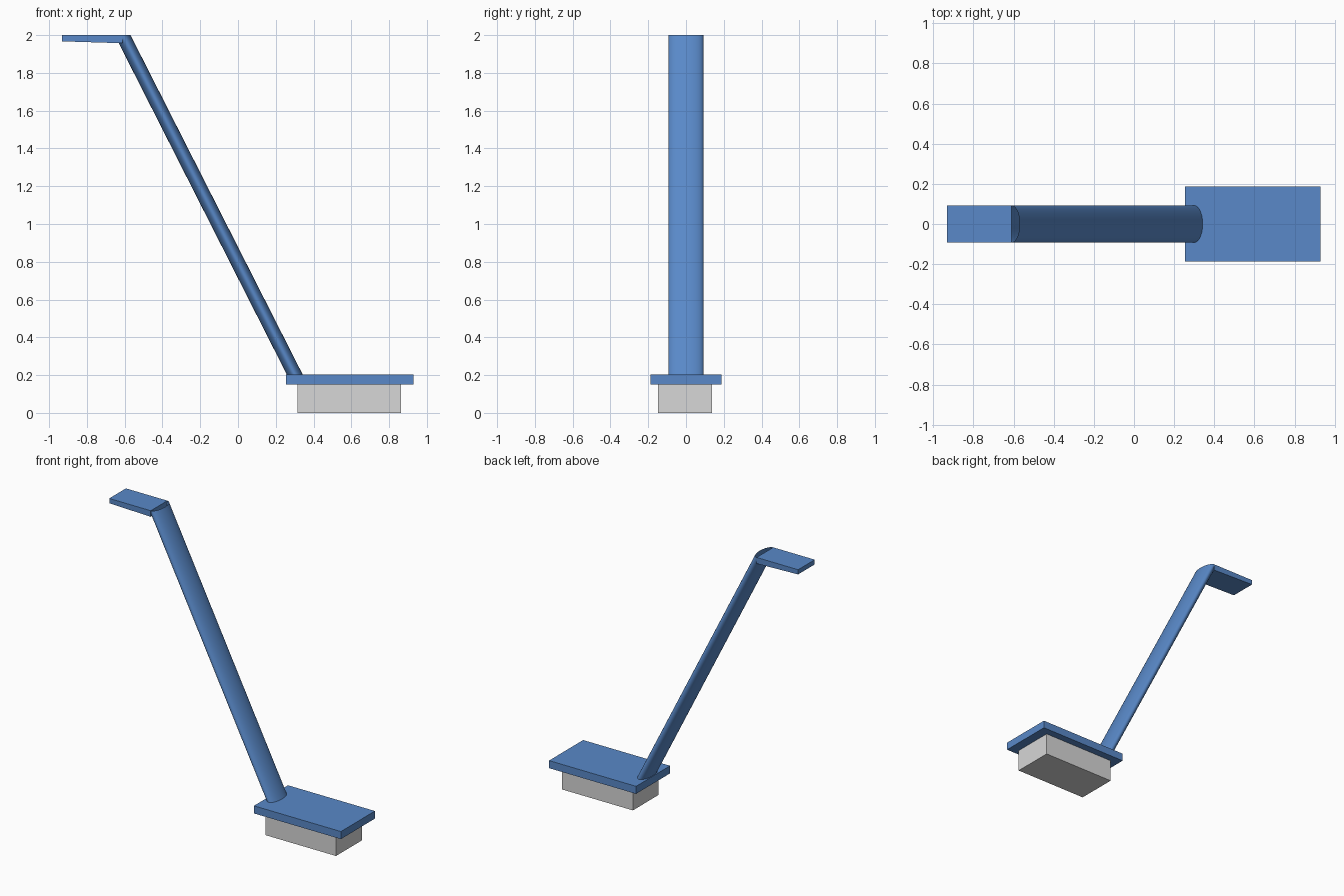
import bpy
import bmesh
from math import cos, sin, tau

cube = bpy.data.objects.get("Cube")
if cube:
    bpy.data.objects.remove(cube, do_unlink=True)


def make_material(name, colour):
    mat = bpy.data.materials.new(name)
    mat.use_nodes = True
    mat.diffuse_color = colour
    mat.node_tree.nodes["Principled BSDF"].inputs["Base Color"].default_value = colour
    return mat


def finish(bm, name, mat):
    bmesh.ops.recalc_face_normals(bm, faces=bm.faces)
    mesh = bpy.data.meshes.new(name)
    bm.to_mesh(mesh)
    bm.free()
    mesh.materials.append(mat)
    obj = bpy.data.objects.new(name, mesh)
    bpy.context.collection.objects.link(obj)
    return obj


def prism(name, profile, y0, y1, mat):
    """Extrude an x-z outline along y."""
    bm = bmesh.new()
    face = bm.faces.new([bm.verts.new((x, y0, z)) for x, z in profile])
    out = bmesh.ops.extrude_face_region(bm, geom=[face])["geom"]
    verts = [g for g in out if isinstance(g, bmesh.types.BMVert)]
    bmesh.ops.translate(bm, verts=verts, vec=(0, y1 - y0, 0))
    return finish(bm, name, mat)


def box(name, x0, x1, y0, y1, z0, z1, mat):
    return prism(name, [(x0, z0), (x1, z0), (x1, z1), (x0, z1)], y0, y1, mat)


blue = make_material("blue plastic", (0.1, 0.25, 0.58, 1))
grey = make_material("light grey", (0.68, 0.68, 0.68, 1))

# Head: grey block under a blue plate
box("head_block", 0.315, 0.862, -0.148, 0.137, 0, 0.151, grey)
box("head_plate", 0.255, 0.928, -0.188, 0.188, 0.151, 0.204, blue)

# Flat grip, its underside dipping slightly towards the handle
prism("grip", [(-0.932, 1.967), (-0.611, 1.957), (-0.611, 2), (-0.932, 2)],
      -0.092, 0.092, blue)

# Leaning oval tube, open at the top behind the grip
SIDES = 48
bm = bmesh.new()
rings = []
for cx, z in ((0.3, 0.204), (-0.611, 2)):
    rings.append([bm.verts.new((cx + 0.042 * cos(tau * i / SIDES),
                                0.092 * sin(tau * i / SIDES), z))
                  for i in range(SIDES)])
low, high = rings
for i in range(SIDES):
    j = (i + 1) % SIDES
    bm.faces.new((low[i], low[j], high[j], high[i])).smooth = True
finish(bm, "handle", blue)
